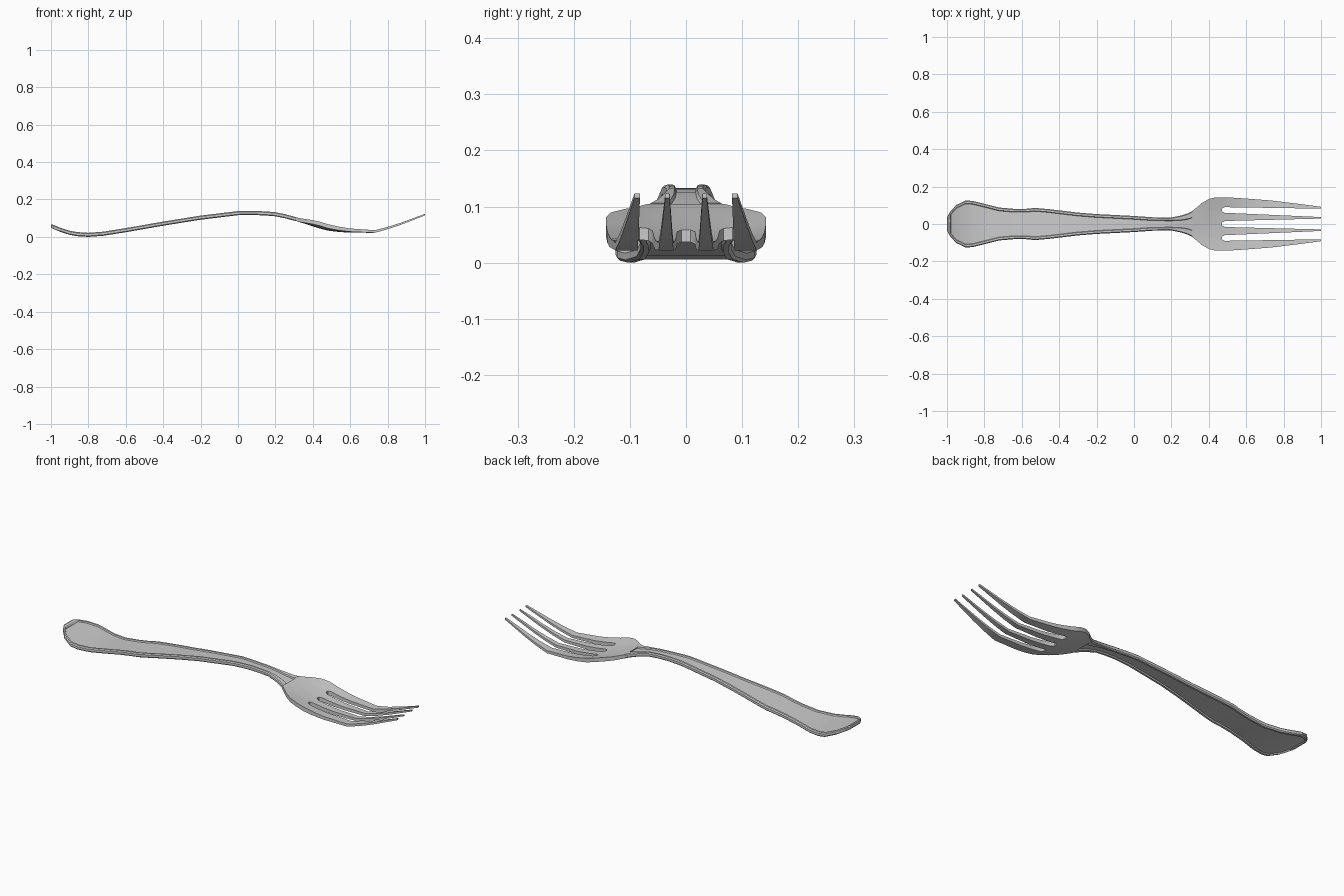
import bpy, bmesh

if "Cube" in bpy.data.objects:
    bpy.data.objects.remove(bpy.data.objects["Cube"])


def lerp(table, x):
    """Piecewise linear lookup in a list of (x, value) pairs."""
    for (x0, v0), (x1, v1) in zip(table, table[1:]):
        if x <= x1:
            return v0 + (v1 - v0) * max(0, (x - x0) / (x1 - x0))
    return table[-1][1]


def finish(name, bm):
    bmesh.ops.recalc_face_normals(bm, faces=bm.faces)
    me = bpy.data.meshes.new(name)
    bm.to_mesh(me)
    bm.free()
    ob = bpy.data.objects.new(name, me)
    bpy.context.collection.objects.link(ob)
    bpy.ops.object.select_all(action='DESELECT')
    ob.select_set(True)
    bpy.context.view_layer.objects.active = ob
    bpy.ops.object.shade_smooth_by_angle(angle=0.5)
    return ob


# Side curve of the whole fork
HEIGHT = [(-1, .059), (-.95, .038), (-.9, .022), (-.85, .013), (-.8, .011),
          (-.74, .014), (-.6, .036), (-.4, .071), (-.2, .103), (0, .127),
          (.06, .128), (.13, .127), (.2, .121), (.25, .111), (.31, .095),
          (.36, .08), (.4, .067), (.45, .052), (.485, .044), (.54, .036),
          (.6, .031), (.73, .029), (.8, .047), (.87, .07), (1, .119)]

# Handle: lofted outline with a raised rim on both faces
HANDLE_W = [(-1, .035), (-.985, .063), (-.95, .102), (-.9, .126), (-.86, .123),
            (-.8, .108), (-.72, .088), (-.64, .081), (-.58, .081), (-.53, .086),
            (-.46, .08), (-.3, .061), (-.2, .053), (0, .043), (.1, .036),
            (.2, .035), (.25, .045), (.285, .056), (.31, .068)]
RIM = .011
bm = bmesh.new()
rings = []
stations = sorted({x for x, _ in HANDLE_W} | {-.994, -.978, -.4, .06, .15})
for x in stations:
    w, z = lerp(HANDLE_W, x), lerp(HEIGHT, x)
    h = .007 if x == -1 else RIM
    recess = RIM - .006 if x >= -.98 else h
    band = .015 if x < .2 else .015 + (x - .2) * .16
    half = [(w, .006), (w - .005, h), (w - band, h), (w - band - .003, recess)]
    top = half + [(-y, d) for y, d in reversed(half)]
    loop = top + [(y, -d) for y, d in reversed(top)]
    rings.append([bm.verts.new((x, y, z + d)) for y, d in loop])
n = len(rings[0])
for a, b in zip(rings, rings[1:]):
    for i in range(n):
        j = (i + 1) % n
        bm.faces.new((a[i], a[j], b[j], b[i]))
# end caps as strips between the upper and lower edges
for r in (rings[0], rings[-1]):
    for i in range(n // 2 - 1):
        bm.faces.new((r[i], r[i + 1], r[n - 2 - i], r[n - 1 - i]))
finish("handle", bm)

# Head: cupped bowl running out into four tapering tines
HEAD_W = [(.31, .068), (.335, .088), (.36, .11), (.4, .134), (.44, .143),
          (.47, .143), (.54, .14), (.6, .136), (.73, .126), (.87, .109), (1, .092)]
THICK = [(.31, .02), (.485, .022), (.6, .017), (.73, .014), (.87, .011), (1, .008)]
CUP = [(.31, 0), (.36, .009), (.42, .016), (.485, .012), (.6, .006), (.73, 0), (1, 0)]
SLOT_X = .47
SLOT = [(.016, .029), (.06, .037), (.09, .082)]   # slot edges at root and tip


def columns(x):
    w = lerp(HEAD_W, x)
    if x < SLOT_X:
        ys = [a / .143 * w for a in (.008, .067, .083)]
    elif x == SLOT_X:
        ys = [.008, .067, .083]
    else:
        t = (x - .485) / .515
        ys = [a + (b - a) * t for a, b in SLOT]
    ys.append(w)
    return [-y for y in reversed(ys)] + ys


xs = sorted({x for x, _ in HEAD_W} | {.485, .8})
bm = bmesh.new()
top, low = {}, {}
for i, x in enumerate(xs):
    for j, y in enumerate(columns(x)):
        z = lerp(HEIGHT, x) + lerp(CUP, x) * (y / .143) ** 2
        t = lerp(THICK, x) / 2
        top[i, j] = bm.verts.new((x, y, z + t))
        low[i, j] = bm.verts.new((x, y, z - t))
edges = set()
for i in range(len(xs) - 1):
    for j in range(7):
        if xs[i] >= SLOT_X and j % 2 == 1:      # open slots
            continue
        c = [(i, j), (i + 1, j), (i + 1, j + 1), (i, j + 1)]
        bm.faces.new([top[k] for k in c])
        bm.faces.new([low[k] for k in reversed(c)])
        edges.update(zip(c, c[1:] + c[:1]))
for a, b in edges:                              # walls around every open border
    if (b, a) not in edges:
        bm.faces.new((top[b], top[a], low[a], low[b]))
finish("tined_head", bm)
